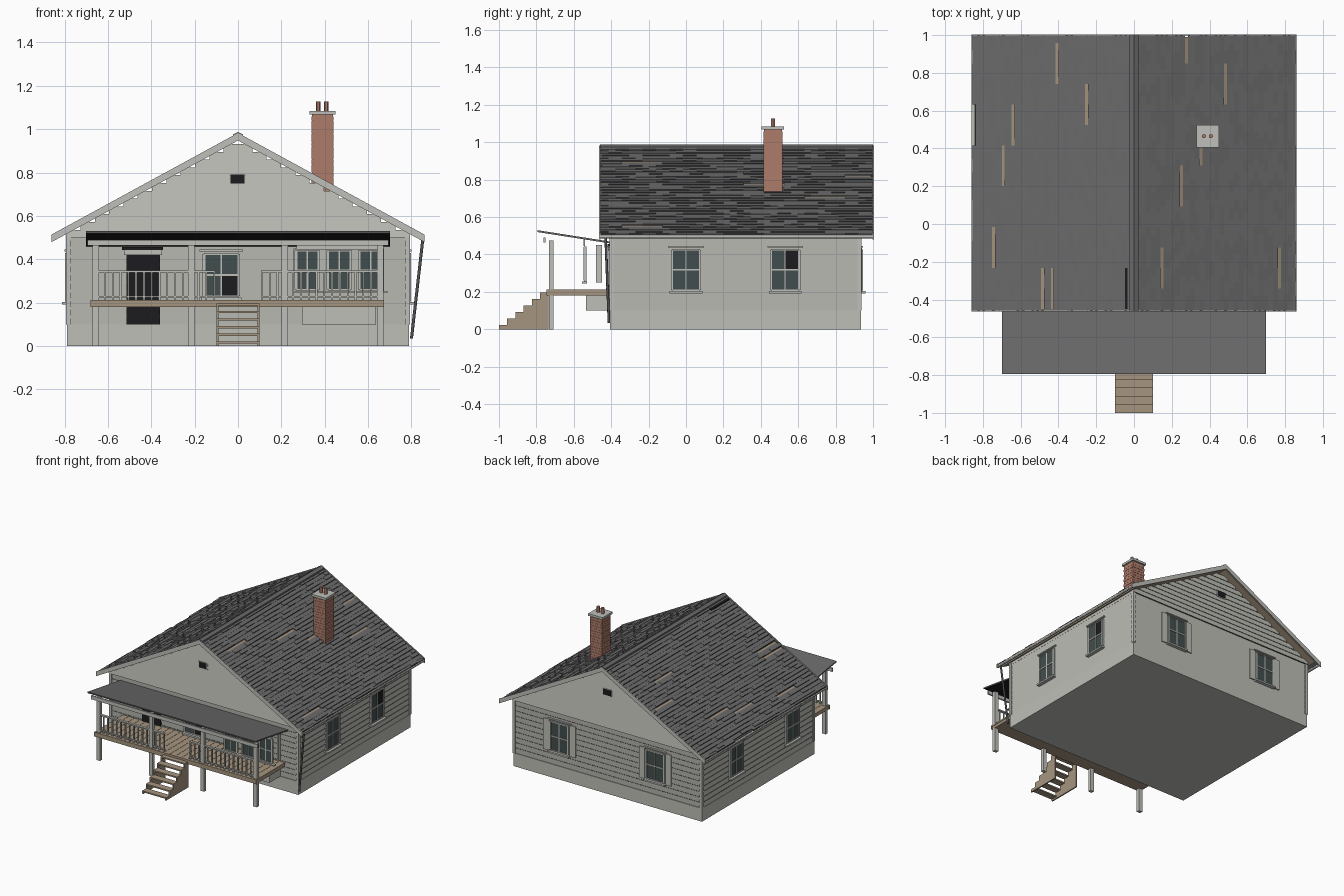
import bpy, bmesh, math, random
from mathutils import Vector, Matrix

random.seed(4)
old = bpy.data.objects.get("Cube")
if old:
    bpy.data.objects.remove(old)


def material(name, rgb):
    m = bpy.data.materials.new(name)
    m.use_nodes = True
    m.diffuse_color = (*rgb, 1)
    m.node_tree.nodes["Principled BSDF"].inputs["Base Color"].default_value = (*rgb, 1)
    return m


SIDING, TRIM, SHINGLE, DARK, WOOD, BRICK, GLASS, BLACK, METAL = range(9)
MATS = [material("siding", (.52, .52, .475)), material("trim", (.52, .52, .49)),
        material("shingle", (.148, .145, .146)), material("shadow_gap", (.045, .045, .045)),
        material("bare_wood", (.38, .3, .215)), material("brick", (.42, .2, .145)),
        material("glass", (.055, .075, .075)), material("black", (.012, .012, .014)),
        material("grey_metal", (.09, .09, .09))]
FACES = ((0, 2, 6, 4), (1, 3, 7, 5), (0, 1, 5, 4), (2, 3, 7, 6), (0, 1, 3, 2), (4, 5, 7, 6))


def hexa(bm, pts, mat, special={}):
    """Six-sided block; points run x fastest, then y, then z."""
    vs = [bm.verts.new(p) for p in pts]
    for i, f in enumerate(FACES):
        bm.faces.new([vs[k] for k in f]).material_index = special.get(i, mat)


def box(bm, x0, x1, y0, y1, z0, z1, mat, special={}):
    hexa(bm, [(x, y, z) for z in (z0, z1) for y in (y0, y1) for x in (x0, x1)], mat, special)


def finish(bm, name, matrix=Matrix()):
    bmesh.ops.recalc_face_normals(bm, faces=bm.faces)
    me = bpy.data.meshes.new(name)
    bm.to_mesh(me)
    bm.free()
    for m in MATS:
        me.materials.append(m)
    ob = bpy.data.objects.new(name, me)
    ob.matrix_world = matrix
    bpy.context.collection.objects.link(ob)


def rod(name, a, b, r, mat):
    a, b = Vector(a), Vector(b)
    bpy.ops.mesh.primitive_cylinder_add(vertices=12, radius=r, depth=(b - a).length, location=(a + b) / 2)
    ob = bpy.context.object
    ob.rotation_euler = (b - a).to_track_quat('Z', 'Y').to_euler()
    ob.name = name
    ob.data.materials.append(MATS[mat])
    bpy.ops.object.shade_smooth_by_angle()


# House body: smooth foundation, lapped boards, corner boards
HX, Y0, Y1 = .785, -.4, .93
bm = bmesh.new()
box(bm, -.788, .788, Y0 - .005, Y1 + .005, 0, .1, SIDING)
finish(bm, "foundation")
bm = bmesh.new()
for i in range(10):
    z = .1 + i * .04
    ring = [(sx * (HX + o), (Y0 - o if sy < 0 else Y1 + o), zz)
            for zz, o in ((z, 0), (z + .04, .003)) for sy in (-1, 1) for sx in (-1, 1)]
    hexa(bm, ring, SIDING, {5: DARK})
box(bm, -.789, .789, Y0 - .006, Y1 + .006, .5, .525, SIDING)
finish(bm, "wall_siding")
bm = bmesh.new()
for x in (-.782, .782):
    for y in (Y0 + .002, Y1 - .002):
        box(bm, x - .011, x + .011, y - .011, y + .011, .1, .52, TRIM)
finish(bm, "corner_boards")

# Gables: stepped lap boards and a vent
TOP, SLOPE, RY0, RY1, EAVE = .97, .545, -.46, 1.0, .855
for name, y, d in (("front_gable", Y0, -1), ("back_gable", Y1, 1)):
    bm = bmesh.new()
    for i in range(12):
        z = .5 + i * .036
        w = (TOP - .02 - z - .018) / SLOPE
        hexa(bm, [(x, yy, zz) for zz, o in ((z, .013), (z + .036, .009))
                  for yy in (y, y + d * o) for x in (-w, w)], SIDING, {4: DARK})
    finish(bm, name)
    bm = bmesh.new()
    box(bm, -.04, .035, y, y + d * .016, .745, .795, TRIM)
    box(bm, -.034, .03, y, y + d * .019, .75, .791, BLACK)
    finish(bm, name + "_vent")


def sloped(bm, side, x0, x1, y0, y1, bottom, top_in, top_out, mat, special={}):
    """Block lying on one roof slope; heights are measured from the roof deck."""
    pts = [(side * x, y, TOP - SLOPE * x + h) for hs in ((bottom, bottom), (top_in, top_out))
           for y in (y0, y1) for x, h in zip((x0, x1), hs)]
    hexa(bm, pts, mat, special)


# Roof: wooden deck, shingle courses with some lost strips, ridge and rake boards
MISSING = [(-.41, .86), (-.255, .64), (-.63, .53), (-.68, .31), (-.73, -.12), (-.485, -.34), (-.43, -.34),
           (-.835, .53), (.275, .92), (.48, .75), (.355, .4), (.255, .2), (.152, -.23), (.755, -.23)]
COURSES, STRIP = 33, .2167
STEP = EAVE / COURSES
deck, shingles, ridge, rakes = (bmesh.new() for _ in range(4))
for side in (-1, 1):
    sloped(deck, side, 0, .815, RY0 + .01, RY1 - .01, -.02, 0, 0, WOOD)
    sloped(ridge, side, 0, .023, RY0, RY1, 0, .017, .018, SHINGLE)
    for y in (RY0 - .004, RY1 - .002):
        sloped(rakes, side, 0, .86, y, y + .006, -.022, .013, .013, TRIM)
    for i in range(COURSES):
        x0, x1 = i * STEP, (i + 1) * STEP
        start = RY0 + .01 - STRIP * (1.5 if i % 2 else 1)
        for k in range(9):
            a, b = start + k * STRIP, start + (k + 1) * STRIP
            if any(x * side > 0 and x0 <= abs(x) < x1 and a < y < b for x, y in MISSING):
                continue
            for t in range(3):
                ya = max(a + t * STRIP / 3, RY0)
                yb = min(a + (t + 1) * STRIP / 3, RY1)
                if yb - ya > .002:
                    over = 0 if i == COURSES - 1 else .011
                    raised = random.random() < .55
                    sloped(shingles, side, x0, x1 + over, ya, yb, 0, .003, .0095 if raised else .006,
                           SHINGLE, {1: DARK if raised else SHINGLE})
sloped(deck, -1, .034, .048, -.45, -.233, 0, .012, .012, BLACK)
finish(deck, "roof_deck")
finish(shingles, "roof_shingles")
finish(ridge, "ridge_cap")
finish(rakes, "rake_boards")
for side, name in ((-1, "right_gutter"), (1, "left_gutter")):
    rod(name, (side * .85, RY0, .496), (side * .85, RY1, .496), .01, TRIM)
rod("downspout", (.853, -.43, .5), (.8, -.412, .035), .007, METAL)

# Chimney: brick courses, cap and pots
bm = bmesh.new()
box(bm, .341, .439, .416, .514, .7, 1.068, BRICK)
for i in range(18):
    z = .7 + i * .02
    o = .0008 * (i % 2)
    box(bm, .339 + o, .441 - o, .414 + o, .516 - o, z, z + .0185, BRICK)
finish(bm, "chimney_stack")
bm = bmesh.new()
box(bm, .33, .45, .405, .525, 1.068, 1.085, TRIM)
finish(bm, "chimney_cap")
for x in (.37, .407):
    rod("chimney_pot", (x, .465, 1.08), (x, .465, 1.128), .011, BRICK)


def window(name, x, y, angle, w=.15, z0=.21, z1=.425, panels=False, broken=0, trim=True):
    """Four-pane window, built facing the front and turned into place."""
    bm, h, zm = bmesh.new(), w / 2, (z0 + z1) / 2
    box(bm, -h, h, -.007, 0, z0, z1, GLASS)
    for s in (-1, 1):
        box(bm, s * h - .006, s * h + .006, -.012, .002, z0, z1, TRIM)
    for z in (z0, zm, z1):
        box(bm, -h, h, -.011, .002, z - .004, z + .004, TRIM)
    box(bm, -.003, .003, -.01, 0, z0, z1, TRIM)
    if broken:
        low = z0 if broken == 1 else zm
        box(bm, .003, h - .006, -.009, 0, low + .004, low + zm - z0 - .004, BLACK)
    if trim:
        box(bm, -h - .02, h + .02, -.014, 0, z1 + .012, z1 + .02, TRIM)
        box(bm, -h - .012, h + .012, -.026, 0, z0 - .018, z0 - .006, TRIM)
    if panels:
        for s in (-1, 1):
            box(bm, s * (h + .035) - .024, s * (h + .035) + .024, -.008, 0, z0 - .01, z1 + .01, SIDING)
    finish(bm, name, Matrix.Translation((x, y, 0)) @ Matrix.Rotation(angle, 4, 'Z'))


for y, pane in ((0, 0), (.53, 2)):
    window("left_side_window", .786, y, math.pi / 2, broken=pane)
for y in (-.14, .53):
    window("right_side_window", -.786, y, -math.pi / 2)
for x in (-.4, .4):
    window("back_window", x, Y1 + .003, math.pi, panels=True)
window("porch_window", -.077, Y0 - .003, 0, .16, .23, .425, broken=1)

# Bay: low base, three windows, side posts and a head board
bm = bmesh.new()
box(bm, .295, .637, -.535, Y0, .1, .19, SIDING)
finish(bm, "bay_base")
for x in (.32, .467, .612):
    window("bay_window", x, -.535, 0, .105, .26, .44, trim=False)
bm = bmesh.new()
box(bm, .27, .66, -.548, -.54, .445, .49, TRIM, {5: METAL})
box(bm, .25, .69, -.555, -.53, .245, .255, TRIM)
for x in (.262, .668):
    box(bm, x - .006, x + .006, -.48, -.45, .25, .45, TRIM)
finish(bm, "bay_trim")

# Front doorway
bm = bmesh.new()
box(bm, -.515, -.36, Y0 - .009, Y0, .1, .42, BLACK)
box(bm, -.525, -.35, Y0 - .018, Y0, .42, .442, TRIM)
box(bm, -.535, -.345, Y0 - .02, Y0, .442, .456, BLACK)
finish(bm, "doorway")

# Porch: planked floor, posts, beam, railings and a sagging roof
bm = bmesh.new()
box(bm, -.675, .67, -.735, Y0, .18, .203, WOOD, {5: DARK})
box(bm, -.68, .674, -.745, -.735, .18, .212, WOOD)
for i in range(28):
    x = -.68 + i * .0484
    box(bm, x, x + .0465, -.735, Y0, .2, .212, WOOD)
finish(bm, "porch_floor")
bm = bmesh.new()
for x in (-.655, -.215, .215, .655):
    box(bm, x - .015, x + .015, -.733, -.709, 0, .475, TRIM)
box(bm, -.695, .695, -.762, -.75, .463, .49, TRIM)
finish(bm, "porch_posts")
bm = bmesh.new()
for s in (-1, 1):
    x0, x1 = sorted((s * .105, s * .65))
    box(bm, x0, x1, -.733, -.715, .34, .349, TRIM)
    box(bm, x0, x1, -.73, -.718, .223, .231, TRIM)
    for i in range(16):
        x = s * (.11 + i * .036)
        box(bm, x - .004, x + .004, -.729, -.719, .212, .345, TRIM)
finish(bm, "porch_railing")
bm = bmesh.new()
hexa(bm, [(x, y, z + t) for t in (0, .01) for y, z in ((-.795, .52), (-.405, .459)) for x in (-.7, .7)],
     SHINGLE, {4: BLACK, 2: METAL})
finish(bm, "porch_roof")

# Stairs: open treads between stepped side boards
bm = bmesh.new()
for i in range(6):
    y, z = -1 + i * .044, .012 + i * .035
    box(bm, -.1, .1, y, y + .05, z, z + .01, WOOD)
    for x in (-.1, .09):
        box(bm, x, x + .01, y, y + .044, 0, z + .006, WOOD)
finish(bm, "porch_stairs")
